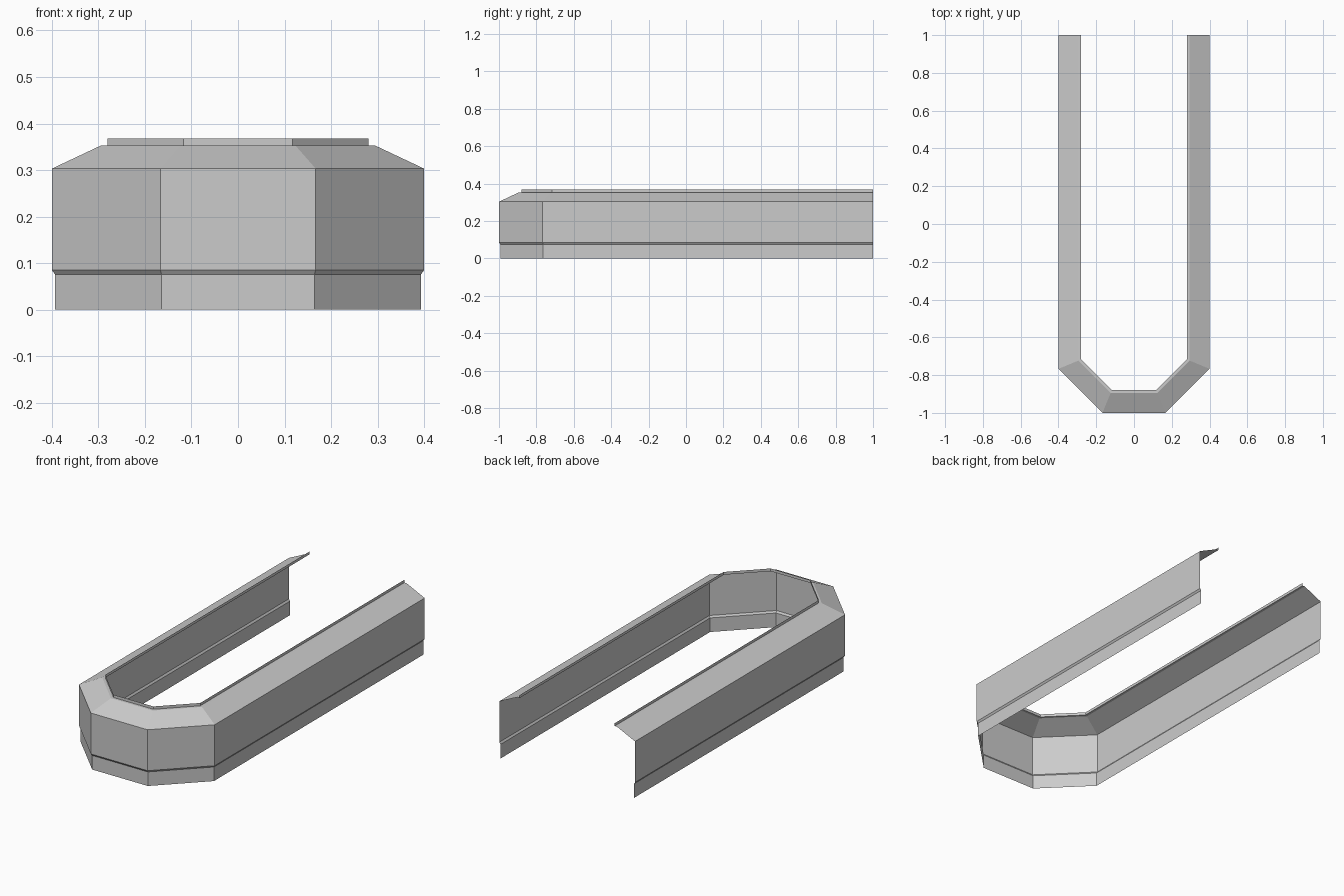
import bpy, bmesh
from math import tan, pi

if "Cube" in bpy.data.objects:
    bpy.data.objects.remove(bpy.data.objects["Cube"])

K = tan(pi / 8)  # mitre factor for the 45 degree corners


def path(inset):
    # open U-shaped outline, shifted inwards, running right-back to left-back
    side, front = 0.4 - inset, -1 + inset
    half = [(side, 1), (side, -0.767 + K * inset), (0.167 - K * inset, front)]
    return half + [(-x, y) for x, y in reversed(half)]


def sweep(name, profile):
    # profile is a list of (inset, z), from bottom to top
    bm = bmesh.new()
    rows = [[bm.verts.new((x, y, z)) for x, y in path(d)] for d, z in profile]
    for low, high in zip(rows, rows[1:]):
        for i in range(len(low) - 1):
            # wound so that the faces point outwards
            bm.faces.new((low[i], high[i], high[i + 1], low[i + 1]))
    bm.normal_update()
    mesh = bpy.data.meshes.new(name)
    bm.to_mesh(mesh)
    bm.free()
    bpy.context.collection.objects.link(bpy.data.objects.new(name, mesh))


# recessed base strip
sweep("base_skirt", [(0.007, 0), (0.007, 0.075)])
# small undercut ledge and the upright wall above it
sweep("outer_wall", [(0.007, 0.075), (0, 0.085), (0, 0.303)])
# sloping top border
sweep("sloped_rim", [(0, 0.303), (0.106, 0.353)])
# flat step and upright inner lip
sweep("inner_lip", [(0.106, 0.353), (0.12, 0.353), (0.12, 0.368)])
